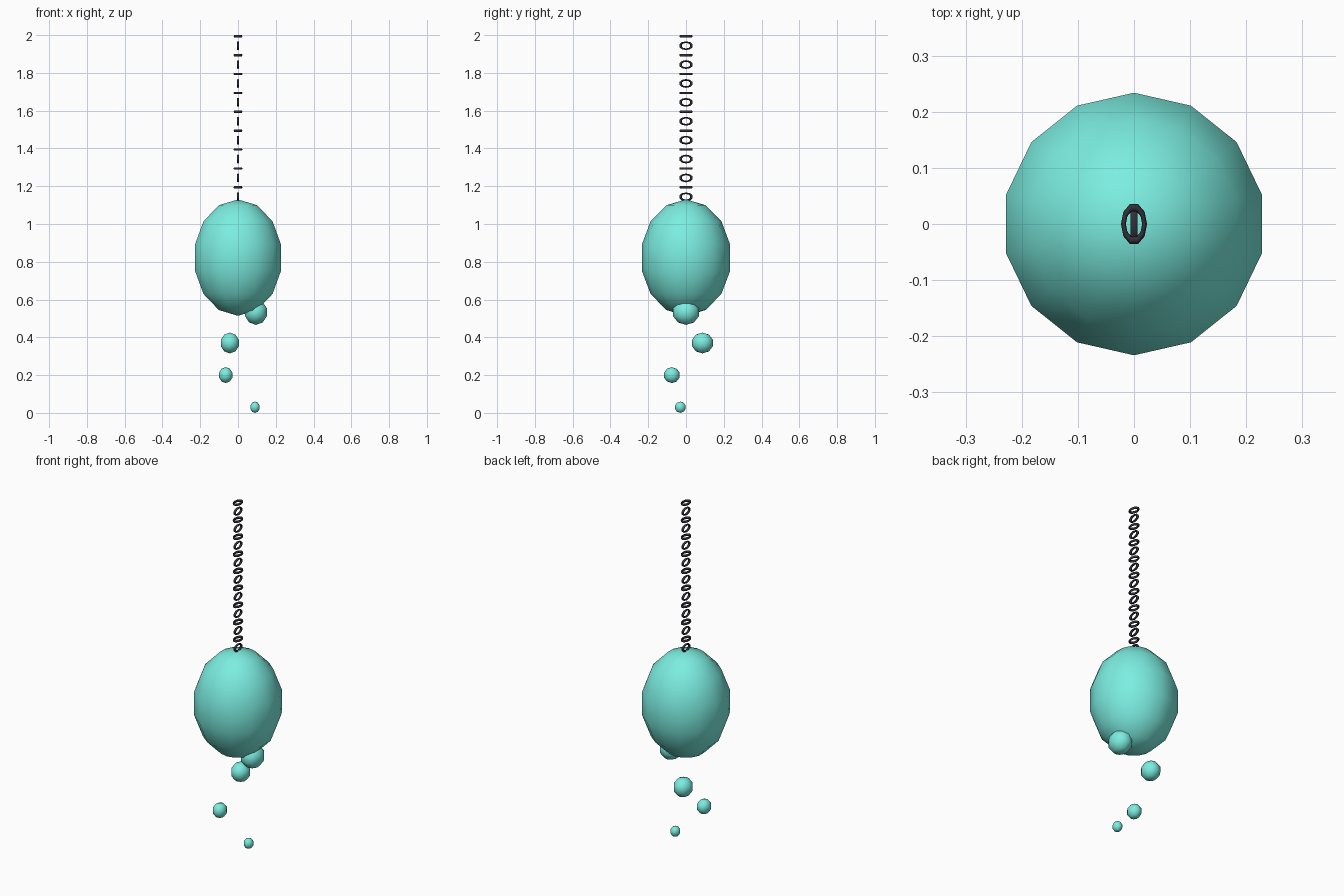
import bpy
import math

if "Cube" in bpy.data.objects:
    bpy.data.objects.remove(bpy.data.objects["Cube"])


def material(name, color):
    m = bpy.data.materials.new(name)
    m.diffuse_color = color
    m.use_nodes = True
    m.node_tree.nodes["Principled BSDF"].inputs["Base Color"].default_value = m.diffuse_color
    return m


teal = material("teal_glass", (0.2, 0.85, 0.75, 1))
iron = material("dark_iron", (0.03, 0.03, 0.04, 1))


def finish(name, mat):
    ob = bpy.context.object
    ob.name = name
    ob.data.materials.append(mat)
    bpy.ops.object.shade_smooth()
    return ob


def blob(name, loc, radii, segments, rings):
    bpy.ops.mesh.primitive_uv_sphere_add(segments=segments, ring_count=rings,
                                         radius=1, location=loc)
    ob = finish(name, teal)
    ob.scale = radii
    return ob


# Hanging egg-shaped body
blob("body", (0, 0, 0.822), (0.24, 0.24, 0.308), 14, 7)

# Drips falling below the body
drips = [
    ((0.095, 0.0, 0.533), (0.064, 0.072, 0.067)),
    ((-0.043, 0.087, 0.37), (0.053, 0.058, 0.055)),
    ((-0.065, -0.075, 0.2), (0.039, 0.043, 0.042)),
    ((0.09, -0.03, 0.03), (0.027, 0.029, 0.03)),
]
for i, (loc, radii) in enumerate(drips):
    blob(f"drip_{i + 1}", loc, radii, 10, 5)

# Chain of oval links, alternately flat and upright
for i in range(18):
    bpy.ops.mesh.primitive_torus_add(major_segments=10, minor_segments=6,
                                     major_radius=0.0305, minor_radius=0.007,
                                     location=(0, 0, 1.994 - 0.05 * i))
    link = finish(f"chain_link_{i + 1}", iron)
    link.scale = (0.62, 1, 1)
    link.rotation_euler = (0, math.pi / 2 * (i % 2), 0)
